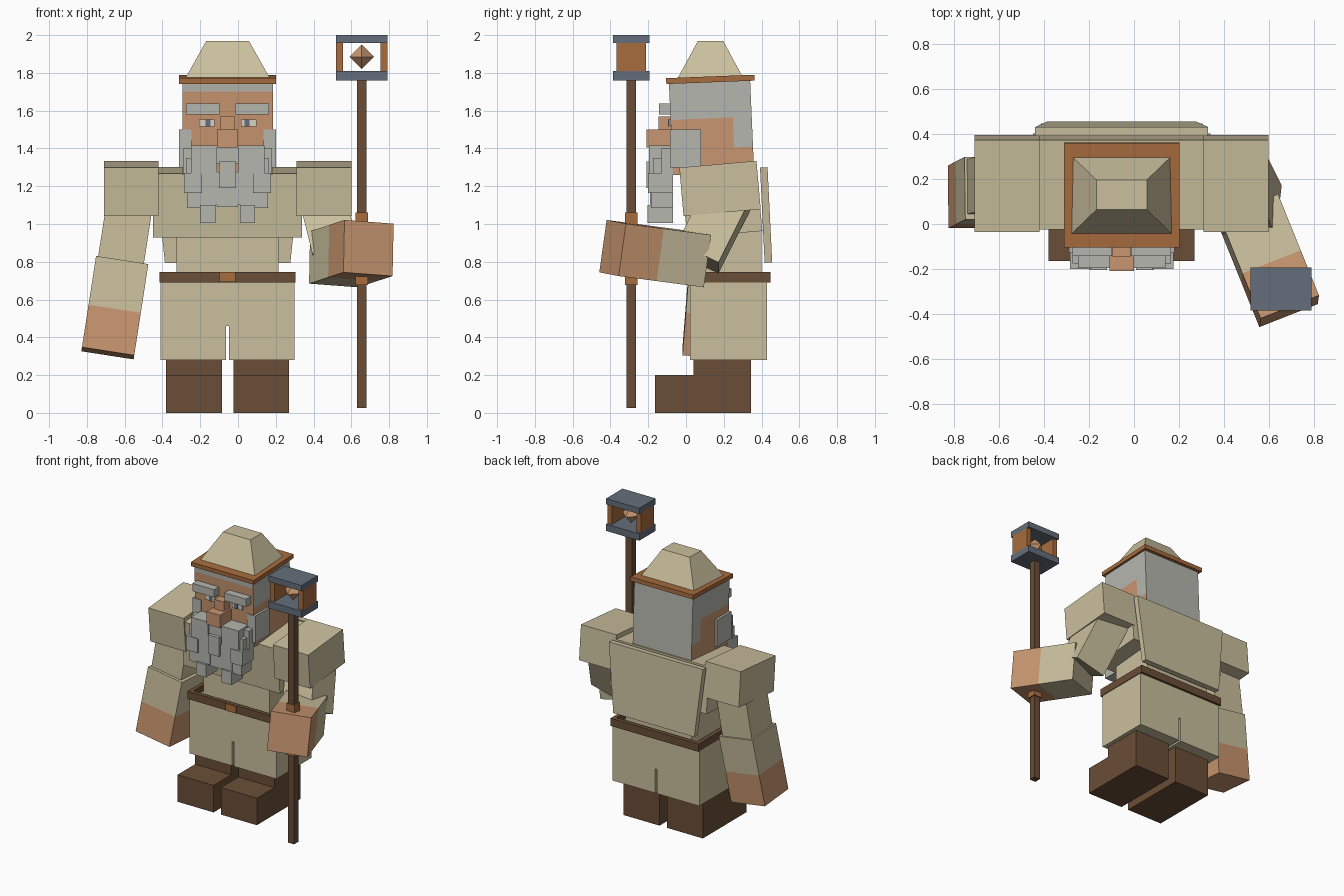
import bpy, bmesh, math
from mathutils import Vector, Matrix, Euler

if "Cube" in bpy.data.objects:
    bpy.data.objects.remove(bpy.data.objects["Cube"])

CX = -0.055  # body's mirror axis


def material(name, r, g, b):
    m = bpy.data.materials.new(name)
    lin = [(c / 255 / 12.92) if c < 11 else ((c / 255 + 0.055) / 1.055) ** 2.4 for c in (r, g, b)]
    m.diffuse_color = (*lin, 1)
    m.use_nodes = True
    m.node_tree.nodes["Principled BSDF"].inputs["Base Color"].default_value = m.diffuse_color
    return m


CLOTH = material("khaki_cloth", 202, 191, 157)
HAIR = material("grey_hair", 182, 182, 175)
SKIN = material("skin", 200, 150, 112)
LEATHER = material("dark_leather", 106, 78, 55)
TRIM = material("orange_brown", 167, 108, 62)
SLATE = material("slate", 100, 110, 123)
WHITE = material("eye_white", 215, 212, 195)


def finish(name, bm, mats, mtx=None):
    if mtx:
        bmesh.ops.transform(bm, matrix=mtx, verts=bm.verts)
    bmesh.ops.recalc_face_normals(bm, faces=bm.faces)
    me = bpy.data.meshes.new(name)
    bm.to_mesh(me)
    bm.free()
    for m in mats:
        me.materials.append(m)
    ob = bpy.data.objects.new(name, me)
    bpy.context.collection.objects.link(ob)
    return ob


def box(name, x, y, z, mats, rot=(0, 0, 0), cuts=(), rule=None, taper=None):
    """Box from x, y, z ranges, optionally cut and painted by rule, then turned about its centre."""
    if not isinstance(mats, (list, tuple)):
        mats = [mats]
    c = Vector((sum(x) / 2, sum(y) / 2, sum(z) / 2))
    bm = bmesh.new()
    bmesh.ops.create_cube(bm, size=1)
    for v in bm.verts:
        top = v.co.z > 0
        v.co = Vector((v.co.x * (x[1] - x[0]), v.co.y * (y[1] - y[0]), v.co.z * (z[1] - z[0])))
        if taper and top:
            v.co.x *= taper[0]
            v.co.y *= taper[1]
    for axis, at in cuts:
        n = Vector((0, 0, 0))
        n[axis] = 1
        bmesh.ops.bisect_plane(bm, geom=bm.verts[:] + bm.edges[:] + bm.faces[:],
                               plane_co=n * (at - c[axis]), plane_no=n)
    if rule:
        bm.normal_update()
        for f in bm.faces:
            f.material_index = rule(f.calc_center_median() + c, f.normal)
    e = Euler([math.radians(a) for a in rot])
    return finish(name, bm, mats, Matrix.Translation(c) @ e.to_matrix().to_4x4())


def pair(name, x, y, z, mats, **kw):
    """The same box on both sides of the body."""
    box("left_" + name, x, y, z, mats, **kw)
    box("right_" + name, (2 * CX - x[1], 2 * CX - x[0]), y, z, mats, **kw)


# Boots
for side, x0 in (("left", -0.38), ("right", -0.025)):
    bm = bmesh.new()
    prof = [(-0.165, 0), (0.345, 0), (0.345, 0.28), (0.04, 0.28), (0.04, 0.2), (-0.165, 0.2)]
    f = bm.faces.new([bm.verts.new((x0, *p)) for p in prof])
    g = bmesh.ops.extrude_face_region(bm, geom=[f])["geom"]
    bmesh.ops.translate(bm, vec=(0.295, 0, 0), verts=[v for v in g if isinstance(v, bmesh.types.BMVert)])
    finish(side + "_boot", bm, [LEATHER])

# Trousers
pair("trouser_leg", (-0.41, -0.0625), (0.02, 0.43), (0.28, 0.46), CLOTH)
box("hips", (-0.41, 0.30), (0.02, 0.43), (0.46, 0.70), CLOTH)

# Belt as a hollow band, with buckle
pair("belt_side", (-0.415, -0.385), (0.0, 0.447), (0.69, 0.747), LEATHER)
box("belt_front", (-0.385, 0.275), (0.0, 0.03), (0.69, 0.747), LEATHER)
box("belt_back", (-0.385, 0.275), (0.417, 0.447), (0.69, 0.747), LEATHER)
box("buckle", (-0.098, -0.012), (-0.008, 0.005), (0.692, 0.745), TRIM)

# Torso, shoulders and back panel
box("waist", (-0.325, 0.215), (0.06, 0.40), (0.68, 1.0), CLOTH)
box("chest", (-0.45, 0.34), (-0.01, 0.39), (0.945, 1.285), CLOTH, rot=(5, 0, 0))
pair("shoulder", (-0.71, -0.42), (-0.025, 0.385), (1.06, 1.317), CLOTH, rot=(5, 0, 0))
box("back_panel", (-0.387, 0.277), (0.404, 0.444), (0.795, 1.30), CLOTH,
    rot=(2.8, 0, 0), taper=(1.16, 1))

# Hanging arm
box("left_upper_arm", (-0.72, -0.475), (0.05, 0.295), (0.76, 1.14), CLOTH, rot=(-2, 8.8, 0))
box("left_forearm", (-0.792, -0.512), (0.0, 0.28), (0.312, 0.802), [CLOTH, SKIN], rot=(-4.5, 8.8, 0),
    cuts=[(2, 0.54)], rule=lambda c, n: int(c.z < 0.54))

# Arm gripping the staff
box("right_upper_arm", (0.36, 0.605), (0.028, 0.272), (0.794, 1.194), CLOTH, rot=(-26, -14, 0))
box("right_forearm", (0.46, 0.74), (-0.408, 0.082), (0.703, 0.983), [CLOTH, SKIN], rot=(-7, 4, 21.5),
    cuts=[(1, -0.19)], rule=lambda c, n: int(c.y < -0.19))


# Head: hair over the back, the upper sides and a strip at the brow
def hair_rule(c, n):
    if n.z < -0.9:
        return 0
    if n.y > 0.9:
        return 1
    if n.y < -0.9:
        return int(c.z > 1.71)
    return int(c.z > 1.56 or (c.y > 0.25 and c.z > 1.40))


box("head", (-0.295, 0.185), (-0.08, 0.35), (1.27, 1.76), [SKIN, HAIR], rot=(2.5, 0, 0),
    cuts=[(2, 1.40), (2, 1.56), (2, 1.71), (1, 0.25)], rule=hair_rule)

# Face
pair("eyebrow", (-0.275, -0.097), (-0.142, -0.07), (1.58, 1.638), HAIR)
pair("eye", (-0.207, -0.125), (-0.090, -0.082), (1.517, 1.553), WHITE)
pair("pupil", (-0.172, -0.145), (-0.094, -0.089), (1.517, 1.553), SLATE)
box("nose_bridge", (-0.095, -0.015), (-0.145, -0.07), (1.49, 1.57), SKIN)
box("nose_tip", (-0.11, 0.0), (-0.21, -0.07), (1.405, 1.5), SKIN)
pair("sideburn", (-0.312, -0.245), (-0.085, 0.08), (1.30, 1.5), HAIR)
pair("sideburn_end", (-0.29, -0.235), (-0.13, 0.0), (1.26, 1.40), HAIR)

# Beard: overlapping blocks, (x0, x1, y front, z0, z1)
for i, (x0, x1, y, z0, z1) in enumerate([
        (-0.25, -0.11, -0.195, 1.265, 1.415), (-0.275, -0.19, -0.175, 1.26, 1.35),
        (-0.285, -0.19, -0.20, 1.165, 1.27), (-0.195, -0.095, -0.19, 1.10, 1.275),
        (-0.27, -0.19, -0.185, 1.085, 1.17), (-0.20, -0.12, -0.205, 1.005, 1.10)]):
    pair("beard_block_%d" % i, (x0, x1), (y, -0.07), (z0, z1), HAIR)
box("beard_top", (-0.125, 0.015), (-0.185, -0.07), (1.32, 1.41), HAIR)
box("beard_middle", (-0.10, -0.01), (-0.21, -0.07), (1.19, 1.33), HAIR)
box("beard_lower", (-0.11, 0.0), (-0.185, -0.07), (1.09, 1.20), HAIR)

# Hat
box("hat_brim", (-0.312, 0.202), (-0.105, 0.362), (1.75, 1.781), TRIM, rot=(2.2, 0, 0))
box("hat_crown", (-0.28, 0.17), (-0.045, 0.305), (1.77, 1.97), CLOTH, taper=(0.5, 0.38))

# Staff and its collars
SX, SY = 0.655, -0.29


def post(name, w, z, mat, d=None):
    d = d or w
    box(name, (SX - w / 2, SX + w / 2), (SY - d / 2, SY + d / 2), z, mat)


post("staff", 0.05, (0.025, 1.77), LEATHER)
post("upper_collar", 0.066, (0.99, 1.06), TRIM)
post("lower_collar", 0.066, (0.677, 0.76), TRIM)

# Lantern with open front and back
post("lantern_base", 0.272, (1.76, 1.81), SLATE, 0.192)
post("lantern_roof", 0.272, (1.957, 2.0), SLATE, 0.192)
for s, n in ((-1, "left"), (1, "right")):
    x = SX + s * 0.118
    box(n + "_lantern_wall", (x - 0.018, x + 0.018), (SY - 0.078, SY + 0.078), (1.805, 1.96), TRIM)

# Crystal
bm = bmesh.new()
r = 0.065
ring = [bm.verts.new((SX + r * math.cos(a), SY + r * math.sin(a), 1.885))
        for a in (k * math.pi / 2 for k in range(4))]
for dz in (-r, r):
    tip = bm.verts.new((SX, SY, 1.885 + dz))
    for k in range(4):
        bm.faces.new((ring[k], ring[(k + 1) % 4], tip))
finish("crystal", bm, [SKIN])
